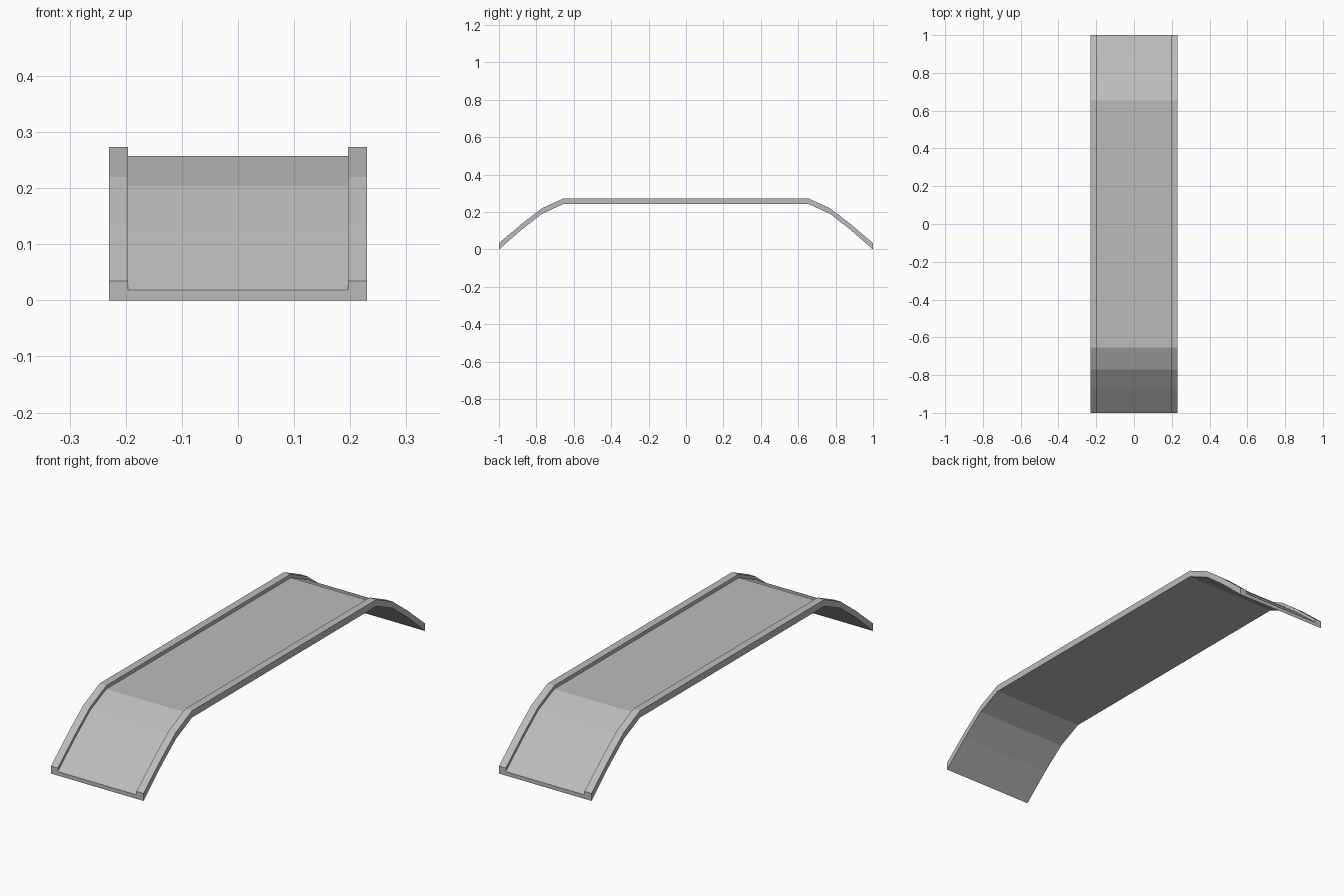
import bpy
import bmesh

cube = bpy.data.objects.get("Cube")
if cube:
    bpy.data.objects.remove(cube, do_unlink=True)

# Single grey finish
grey = bpy.data.materials.new("plain grey")
grey.use_nodes = True
colour = (0.5, 0.5, 0.5, 1)
grey.diffuse_color = colour
grey.node_tree.nodes["Principled BSDF"].inputs["Base Color"].default_value = colour

OUTER, INNER = 0.23, 0.196

# Half profile from ramp foot to flat deck: y, underside, deck, rail top
half = [
    (-1.0, 0.0, 0.018, 0.034),
    (-0.877, 0.107, 0.122, 0.138),
    (-0.77, 0.19, 0.205, 0.22),
    (-0.655, 0.243, 0.257, 0.273),
]
stations = half + [(-y, b, d, t) for y, b, d, t in reversed(half)]


def channel_section(bm, y, bottom, deck, top):
    """One U-shaped cross-section with a rail on each side."""
    right = [(-OUTER, bottom), (-OUTER, top), (-INNER, top), (-INNER, deck)]
    left = [(-x, z) for x, z in reversed(right)]
    return [bm.verts.new((x, y, z)) for x, z in right + left]


# Loft the channel along its length
bm = bmesh.new()
rings = [channel_section(bm, *s) for s in stations]
for a, b in zip(rings, rings[1:]):
    for i in range(len(a)):
        j = (i + 1) % len(a)
        bm.faces.new((a[i], a[j], b[j], b[i]))

# Close each foot with a base strip and two rail ends
for r in (rings[0], rings[-1]):
    bm.faces.new((r[0], r[3], r[4], r[7]))
    bm.faces.new((r[0], r[1], r[2], r[3]))
    bm.faces.new((r[4], r[5], r[6], r[7]))
bmesh.ops.recalc_face_normals(bm, faces=bm.faces)

mesh = bpy.data.meshes.new("railed_ramp_deck")
bm.to_mesh(mesh)
bm.free()
mesh.materials.append(grey)
bpy.context.collection.objects.link(bpy.data.objects.new("railed_ramp_deck", mesh))
